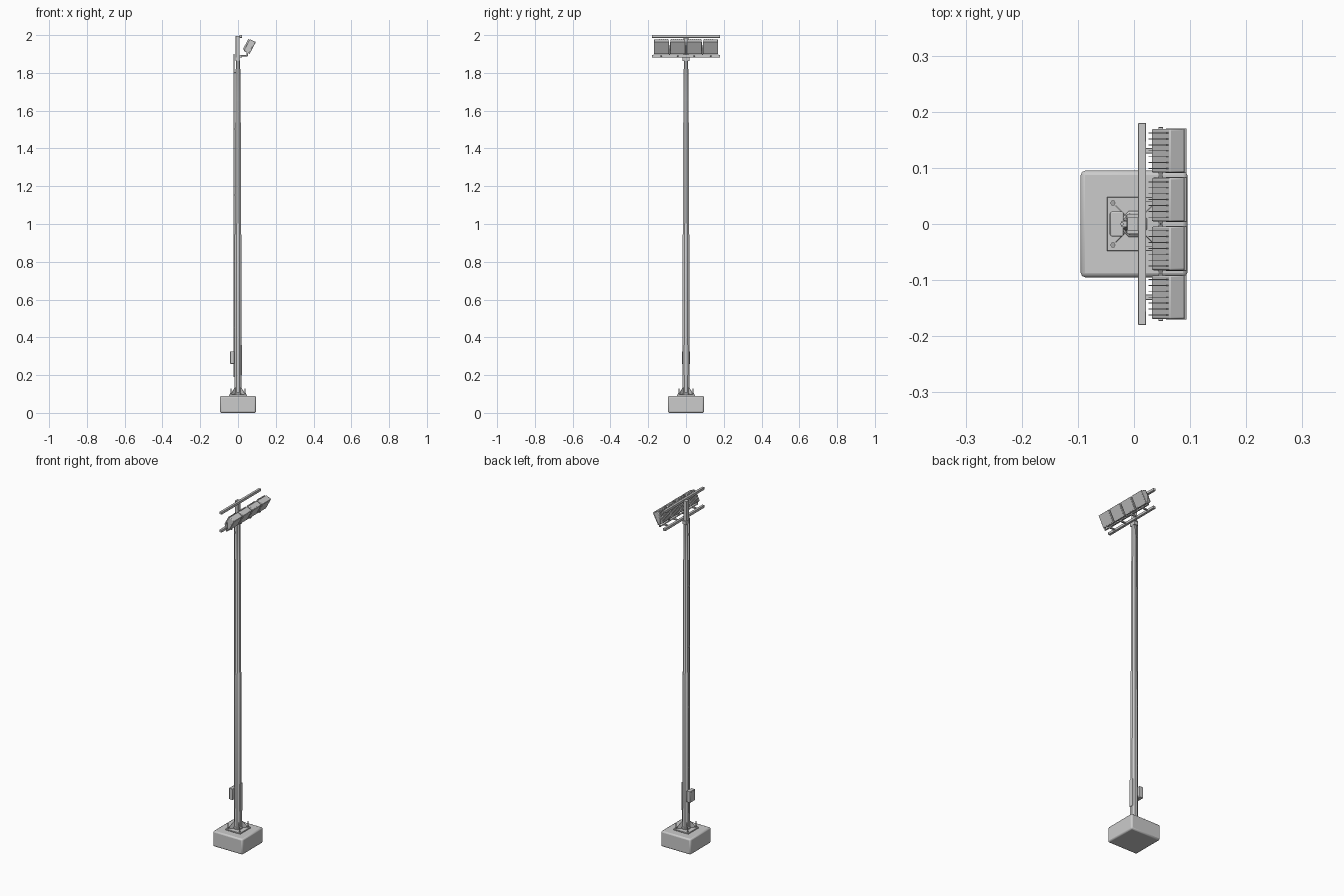
import bpy, math
from mathutils import Matrix, Vector

if "Cube" in bpy.data.objects:
    bpy.data.objects.remove(bpy.data.objects["Cube"])


def finish(o, bevel=0, seg=2, smooth=True):
    if bevel:
        m = o.modifiers.new("bevel", 'BEVEL')
        m.width, m.segments, m.limit_method = bevel, seg, 'ANGLE'
    if smooth:
        bpy.ops.object.select_all(action='DESELECT')
        o.select_set(True)
        bpy.context.view_layer.objects.active = o
        bpy.ops.object.shade_smooth_by_angle(angle=math.radians(35))
    return o


def mesh(name, verts, faces):
    me = bpy.data.meshes.new(name)
    me.from_pydata(verts, [], faces)
    o = bpy.data.objects.new(name, me)
    bpy.context.collection.objects.link(o)
    return o


# box between opposite corners, optionally placed by a matrix
def box(name, lo, hi, bevel=0, mat=None):
    v = [Vector((x, y, z)) for x in (lo[0], hi[0]) for y in (lo[1], hi[1]) for z in (lo[2], hi[2])]
    if mat:
        v = [mat @ p for p in v]
    f = [(0, 1, 3, 2), (4, 6, 7, 5), (0, 4, 5, 1), (2, 3, 7, 6), (0, 2, 6, 4), (1, 5, 7, 3)]
    return finish(mesh(name, v, f), bevel)


# stacked rings (radius, z) closed at both ends
def turned(name, prof, n, at=(0, 0), spin=0.0, angle_smooth=True):
    v = [(at[0] + r * math.cos(spin + 2 * math.pi * i / n),
          at[1] + r * math.sin(spin + 2 * math.pi * i / n), z) for r, z in prof for i in range(n)]
    f = [(k * n + i, k * n + (i + 1) % n, (k + 1) * n + (i + 1) % n, (k + 1) * n + i)
         for k in range(len(prof) - 1) for i in range(n)]
    f += [tuple(reversed(range(n))), tuple(range((len(prof) - 1) * n, len(prof) * n))]
    return finish(mesh(name, v, f), smooth=angle_smooth)


# concrete footing and steel base plate
box("footing", (-.095, -.095, 0), (.095, .095, .09), .008)
box("base_plate", (-.048, -.048, .09), (.048, .048, .097), .001)

# stepped tapering octagonal mast
turned("mast", [(.0205, .097), (.0185, 1.0), (.0170, 1.003), (.0155, 1.65), (.0140, 1.653), (.0125, 1.88)],
       8, spin=math.pi / 8)
turned("mast_foot_collar", [(.025, .097), (.025, .104), (.0205, .108)], 8, spin=math.pi / 8)

# diagonal gussets and anchor bolts at the four corners
for i in range(4):
    a = math.pi / 4 + i * math.pi / 2
    R = Matrix.Rotation(a, 4, 'Z')
    prof = [(.015, .097), (.046, .097), (.046, .108), (.024, .135), (.015, .135)]
    v = [R @ Vector((x, y, z)) for y in (-.0012, .0012) for x, z in prof]
    f = [(0, 1, 2, 3, 4), (9, 8, 7, 6, 5)] + [(k, k + 5, (k + 1) % 5 + 5, (k + 1) % 5) for k in range(5)]
    finish(mesh("gusset", v, f), smooth=False)
    p = (.053 * math.cos(a), .053 * math.sin(a))
    turned("anchor_nut", [(.0048, .097), (.0048, .105)], 6, p)
    turned("anchor_bolt", [(.0025, .097), (.0025, .13)], 12, p)

# access hatch, control box and cable conduit
box("access_hatch", (.016, -.011, .2), (.0205, .011, .36), .001)
box("control_box", (-.042, -.022, .26), (-.019, .022, .325), .002)
box("control_box_door", (-.0435, -.019, .264), (-.0415, .019, .321), .0005)
turned("cable_conduit", [(.003, .19), (.003, 1.9)], 10, (-.0215, 0))
for z in (.45, .8, 1.15, 1.5, 1.8):
    box("conduit_clip", (-.022, -.005, z), (-.011, .005, z + .006))

# head bracket: sleeve, upright and crossbars
box("head_sleeve", (-.013, -.018, 1.862), (.011, .018, 1.882), .001)
box("head_upright", (-.012, -.012, 1.875), (.008, .012, 1.995), .001)
for name, z in (("upper_crossbar", 1.986), ("lower_crossbar", 1.882)):
    box(name, (.0075, -.18, z), (.0215, .18, z + .014), .001)

# four tilted floodlights
for i in range(4):
    y = (i - 1.5) * .087
    M = Matrix.Translation((.062, y, 1.94)) @ Matrix.Rotation(math.radians(28), 4, 'Y')
    box("lamp_body", (-.017, -.039, -.035), (.015, .039, .035), .003, M)
    box("lamp_lens_rim", (.0125, -.040, -.036), (.0172, .040, .036), .001, M)
    box("lamp_lens", (.016, -.036, -.032), (.018, .036, .032), 0, M)
    for k in range(7):
        fy = (k - 3) * .0105
        box("cooling_fin", (-.025, fy - .0007, -.03), (-.015, fy + .0007, .03), 0, M)
    # yoke under the lamp and arm back to the lower crossbar
    for s in (-1, 1):
        box("yoke_strap", (.044, y + s * .0415 - .0012, 1.896), (.052, y + s * .0415 + .0012, 1.946))
    box("yoke_base", (.044, y - .0427, 1.894), (.052, y + .0427, 1.8975))
    box("lamp_arm", (.015, y - .0045, 1.888), (.052, y + .0045, 1.8955), .0008)
